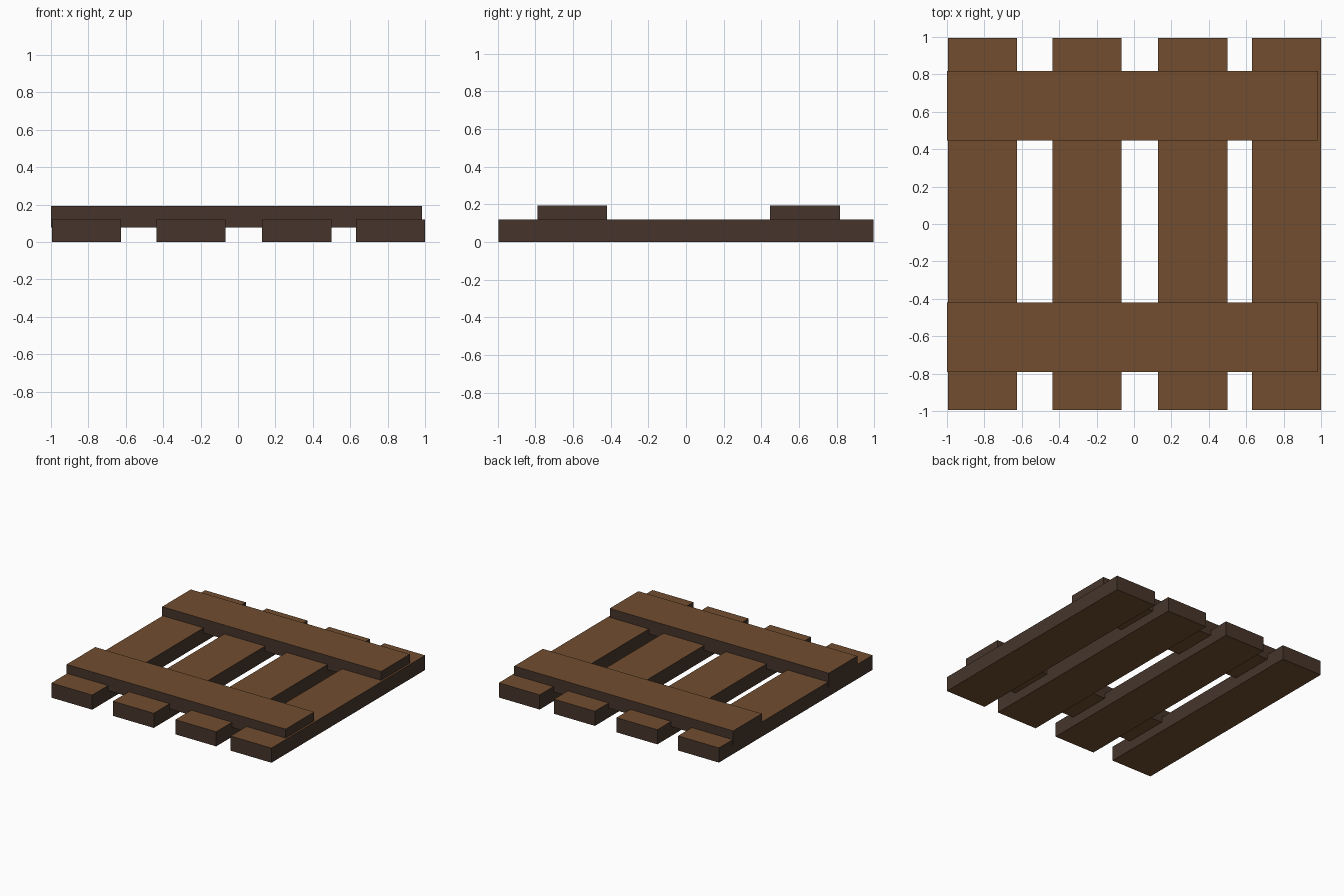
import bpy, bmesh
from mathutils import Vector

if "Cube" in bpy.data.objects:
    bpy.data.objects.remove(bpy.data.objects["Cube"])


def material(name, rgb):
    m = bpy.data.materials.new(name)
    m.diffuse_color = (*rgb, 1.0)
    m.use_nodes = True
    m.node_tree.nodes["Principled BSDF"].inputs["Base Color"].default_value = m.diffuse_color
    return m


FACE_WOOD = material("brown wood", (0.165, 0.074, 0.028))
EDGE_WOOD = material("dark edge wood", (0.061, 0.036, 0.024))


def board(name, lo, hi):
    """Box between two corners: brown top and bottom, dark sides."""
    lo, hi = Vector(lo), Vector(hi)
    bm = bmesh.new()
    bmesh.ops.create_cube(bm, size=1)
    bmesh.ops.scale(bm, vec=hi - lo, verts=bm.verts)
    bm.normal_update()
    for f in bm.faces:
        f.material_index = 0 if abs(f.normal.z) > 0.5 else 1
    mesh = bpy.data.meshes.new(name)
    bm.to_mesh(mesh)
    bm.free()
    mesh.materials.append(FACE_WOOD)
    mesh.materials.append(EDGE_WOOD)
    ob = bpy.data.objects.new(name, mesh)
    ob.location = (lo + hi) / 2
    bpy.context.collection.objects.link(ob)


WIDTH = 0.37

# Four long planks running front to back
for i, x in enumerate((-0.995, -0.437, 0.129, 0.63)):
    board(f"long_plank_{i + 1}", (x, -0.995, 0), (x + WIDTH, 0.995, 0.12))

# Two cross planks, sunk a little into the long ones
for name, y in (("front_cross_plank", -0.79), ("back_cross_plank", 0.447)):
    board(name, (-1.0, y, 0.078), (0.985, y + WIDTH, 0.193))
